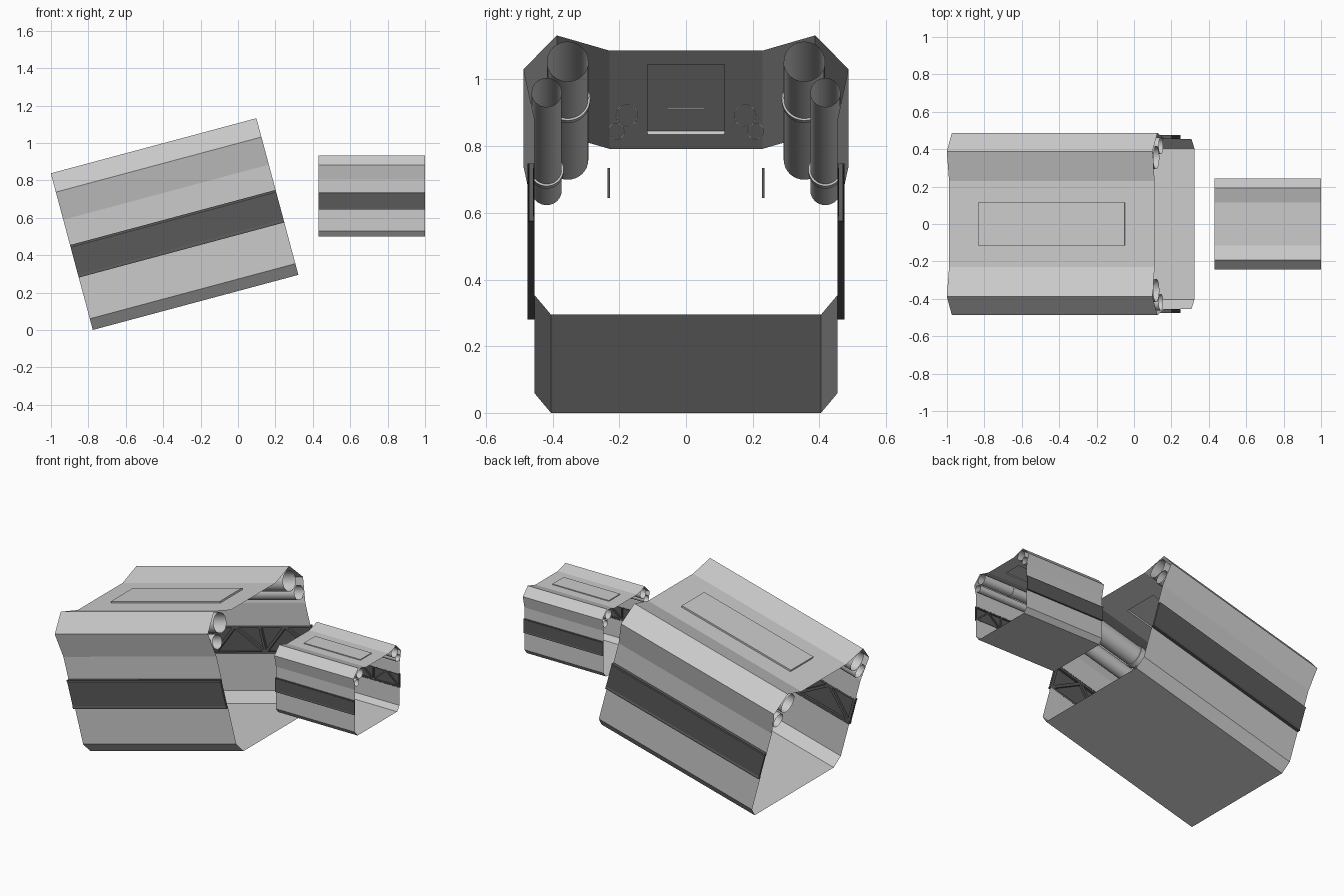
import bpy, bmesh, math
from mathutils import Matrix, Vector

if "Cube" in bpy.data.objects:
    bpy.data.objects.remove(bpy.data.objects["Cube"])

L, H = 1.138, 0.867          # length and height of one full-size module
HALF = L / 2


def material(name, grey):
    m = bpy.data.materials.new(name)
    m.diffuse_color = (grey, grey, grey, 1)
    m.use_nodes = True
    m.node_tree.nodes["Principled BSDF"].inputs["Base Color"].default_value = m.diffuse_color
    return m


DARK = material("dark_grey", 0.1)


def finish(bm, name, matrix, mat=None, smooth=False):
    bmesh.ops.remove_doubles(bm, verts=bm.verts, dist=1e-5)
    me = bpy.data.meshes.new(name)
    bm.to_mesh(me)
    bm.free()
    ob = bpy.data.objects.new(name, me)
    bpy.context.collection.objects.link(ob)
    ob.matrix_world = matrix
    if mat:
        me.materials.append(mat)
    if smooth:
        for p in me.polygons:
            p.use_smooth = len(p.vertices) == 4 and abs(p.normal.x) < 0.5
    return ob


def quad(bm, *pts):
    bm.faces.new([bm.verts.new(p) for p in pts])


def sweep(bm, profile):
    """Thin sheet: (y, z) profile run along the whole module length."""
    for (y0, z0), (y1, z1) in zip(profile, profile[1:]):
        quad(bm, (-HALF, y0, z0), (-HALF, y1, z1), (HALF, y1, z1), (HALF, y0, z0))


def mirror_y(bm):
    geom = bm.verts[:] + bm.edges[:] + bm.faces[:]
    new = bmesh.ops.duplicate(bm, geom=geom)["geom"]
    verts = [g for g in new if isinstance(g, bmesh.types.BMVert)]
    for v in verts:
        v.co.y = -v.co.y
    bmesh.ops.reverse_faces(bm, faces=[g for g in new if isinstance(g, bmesh.types.BMFace)])


def tube(bm, y, z, r, x0, x1, caps=False):
    m = Matrix.Translation(((x0 + x1) / 2, y, z)) @ Matrix.Rotation(math.pi / 2, 4, 'Y')
    bmesh.ops.create_cone(bm, cap_ends=caps, segments=32, radius1=r, radius2=r,
                          depth=x1 - x0, matrix=m)


def collar(bm, y, z, r, x, width, lip):
    """Raised clamp ring with open middle."""
    x0, x1, n = x - width / 2, x + width / 2, 32
    path = [(x0, r), (x0, r + lip), (x1, r + lip), (x1, r)]
    for i in range(n):
        a, b = 2 * math.pi * i / n, 2 * math.pi * (i + 1) / n
        for (xa, ra), (xb, rb) in zip(path, path[1:]):
            pt = lambda px, pr, t: (px, y + pr * math.cos(t), z + pr * math.sin(t))
            quad(bm, pt(xa, ra, a), pt(xb, rb, a), pt(xb, rb, b), pt(xa, ra, b))


def bar(bm, p, q, width, y0, y1):
    """Square strut between two (x, z) points."""
    p, q = Vector(p), Vector(q)
    d = q - p
    mid = (p + q) / 2
    m = (Matrix.Translation((mid.x, (y0 + y1) / 2, mid.y))
         @ Matrix.Rotation(-math.atan2(d.y, d.x), 4, 'Y')
         @ Matrix.Diagonal((d.length, y1 - y0, width, 1)))
    bmesh.ops.create_cube(bm, size=1, matrix=m)


def module(prefix, centre, tilt, scale):
    M = (Matrix.Translation(centre) @ Matrix.Rotation(-tilt, 4, 'Y')
         @ Matrix.Scale(scale, 4) @ Matrix.Translation((0, 0, -H / 2)))

    # side walls, sloped shoulders and upper corners
    bm = bmesh.new()
    sweep(bm, [(0.23, 0.82), (0.387, H), (0.487, 0.763), (0.455, 0.61), (0.455, 0.47)])
    sweep(bm, [(0.455, 0.29), (0.455, 0.062), (0.405, 0)])
    mirror_y(bm)
    finish(bm, prefix + "_side_walls", M)

    # floor
    bm = bmesh.new()
    sweep(bm, [(0.405, 0), (-0.405, 0)])
    finish(bm, prefix + "_floor", M)

    # roof with a raised panel that is hollow underneath
    bm = bmesh.new()
    xs, ys, z, zp = [-HALF, -0.405, 0.405, HALF], [-0.23, -0.115, 0.115, 0.23], 0.82, 0.831
    for i in range(3):
        for j in range(3):
            c = [(xs[i], ys[j]), (xs[i + 1], ys[j]), (xs[i + 1], ys[j + 1]), (xs[i], ys[j + 1])]
            centre_cell = i == j == 1
            quad(bm, *[(x, y, zp if centre_cell else z) for x, y in c])
            if centre_cell:
                for a, b in zip(c, c[1:] + c[:1]):
                    quad(bm, (*a, z), (*b, z), (*b, zp), (*a, zp))
    finish(bm, prefix + "_roof", M)

    # dark outer band standing proud of each wall
    bm = bmesh.new()
    sweep(bm, [(0.455, 0.47), (0.475, 0.47), (0.475, 0.46), (0.472, 0.455),
               (0.472, 0.305), (0.475, 0.30), (0.475, 0.29), (0.455, 0.29)])
    mirror_y(bm)
    finish(bm, prefix + "_side_bands", M, DARK)

    # zigzag truss on the inside of each band
    bm = bmesh.new()
    lo, hi, bays = 0.30, 0.46, 6
    step = (L - 0.02) / bays
    for i in range(bays):
        x = -HALF + 0.01 + i * step
        z0, z1 = (lo, hi) if i % 2 == 0 else (hi, lo)
        bar(bm, (x, z0), (x + step, z1), 0.018, 0.457, 0.471)
    for i in range(0, bays + 1, 2):
        x = -HALF + 0.01 + i * step
        bar(bm, (x, lo), (x, hi), 0.018, 0.457, 0.471)
    for zc in (0.298, 0.462):
        bar(bm, (-HALF, zc), (HALF, zc), 0.014, 0.456, 0.471)
    mirror_y(bm)
    finish(bm, prefix + "_trusses", M, DARK)

    # open pipes under the roof corners, each with a clamp ring
    for name, y, zc, r, ring_x in (("large_pipes", 0.355, 0.786, 0.062, 0.125),
                                   ("small_pipes", 0.418, 0.69, 0.045, -0.34)):
        bm = bmesh.new()
        tube(bm, y, zc, r, -HALF, HALF)
        mirror_y(bm)
        finish(bm, f"{prefix}_{name}", M, smooth=True)
        bm = bmesh.new()
        collar(bm, y, zc, r, ring_x, 0.03, 0.006)
        mirror_y(bm)
        finish(bm, f"{prefix}_{name}_clamps", M, smooth=True)


module("large_corridor", (-0.339, 0, 0.566), math.radians(15), 1.0)
module("small_corridor", (0.7155, 0, 0.716), 0, 0.5)
